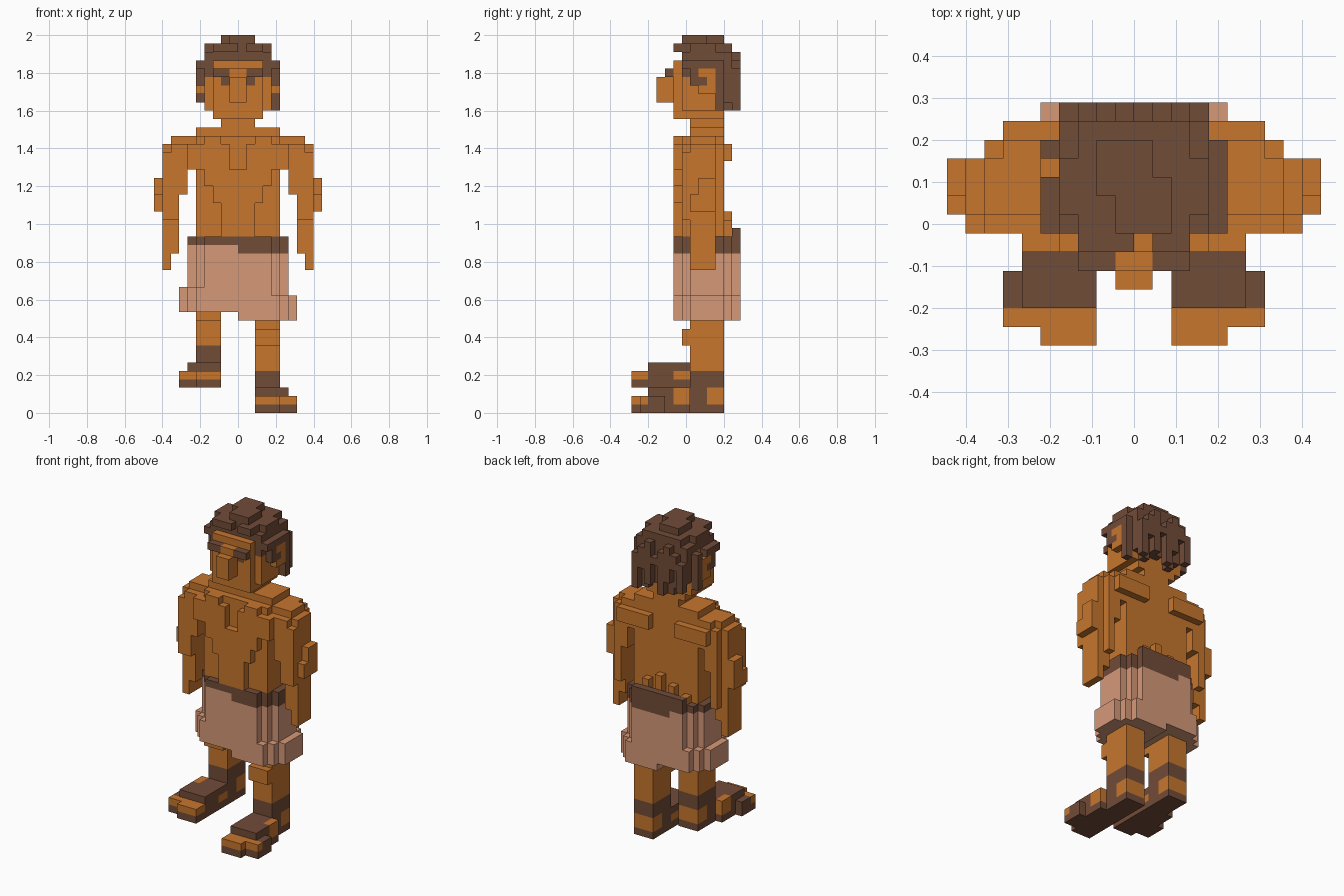
import bpy
import bmesh

cube = bpy.data.objects.get("Cube")
if cube:
    bpy.data.objects.remove(cube, do_unlink=True)

V = 2 / 45            # block size
cells = {}            # (i, j, k) -> (part, colour)


def material(name, rgb):
    m = bpy.data.materials.new(name)
    m.use_nodes = True
    m.diffuse_color = (*rgb, 1)
    bsdf = m.node_tree.nodes["Principled BSDF"]
    bsdf.inputs["Base Color"].default_value = (*rgb, 1)
    bsdf.inputs["Roughness"].default_value = 0.9
    return m


MATS = [material("skin", (0.57, 0.18, 0.027)),
        material("dark_brown", (0.167, 0.072, 0.039)),
        material("clay_pink", (0.67, 0.315, 0.187))]
SKIN, DARK, PINK = range(3)


def put(part, col, x0, x1, y0, y1, z0, z1):
    """Fill a block region; later regions replace earlier ones."""
    for i in range(x0, x1):
        for j in range(y0, y1):
            for k in range(z0, z1):
                cells[i, j, k] = (part, col)


def side(s, part, col, x0, x1, *yz):
    """Fill a region given for the left side (s=1) or mirrored to the right (s=-1)."""
    a, b = (x0, x1) if s > 0 else (-x1, -x0)
    put(("left_" if s > 0 else "right_") + part, col, a, b, *yz)


def cut(x0, x1, y0, y1, z0, z1):
    for i in range(x0, x1):
        for j in range(y0, y1):
            for k in range(z0, z1):
                cells.pop((i, j, k), None)


# Legs and sandalled feet; the right foot is lifted by three blocks
for s, h in ((1, 0), (-1, 3)):
    side(s, "leg", SKIN, 2, 5, 7, 11, h + 3, 16)
    side(s, "leg", SKIN, 2, 5, 6, 7, h + 8, h + 10)
    side(s, "leg", DARK, 2, 5, 7, 11, h + 3, h + 5)
    for z0, z1, col in ((0, 1, DARK), (1, 2, SKIN)):
        side(s, "foot", col, 2, 5, 0, 11, h + z0, h + z1)
        side(s, "foot", col, 2, 6, 1, 7, h + z0, h + z1)
        side(s, "foot", col, 2, 7, 1, 4, h + z0, h + z1)
    side(s, "foot", SKIN, 2, 5, 7, 11, h + 1, h + 3)
    side(s, "foot", DARK, 2, 5, 7, 9, h + 1, h + 3)
    side(s, "foot", DARK, 2, 7, 2, 4, h + 1, h + 2)
    side(s, "foot", DARK, 2, 6, 2, 5, h + 1, h + 3)
    side(s, "foot", SKIN, 2, 6, 5, 7, h + 1, h + 3)
    side(s, "foot", DARK, 2, 5, 5, 7, h + 2, h + 3)

# Torso with abdomen, chest and neck notch
put("torso", SKIN, -5, 5, 6, 11, 19, 33)
put("torso", SKIN, -2, 2, 5, 6, 19, 27)
put("torso", SKIN, -3, 3, 5, 6, 25, 27)
put("torso", SKIN, -4, 4, 5, 6, 27, 33)
put("torso", SKIN, -7, 7, 7, 11, 32, 33)
put("torso", SKIN, -8, 8, 7, 10, 32, 33)
put("torso", SKIN, -6, 6, 5, 6, 29, 32)
put("torso", SKIN, -5, 5, 7, 11, 33, 34)
cut(-1, 1, 5, 6, 29, 33)
cut(-2, 2, 5, 6, 32, 33)
for s in (1, -1):
    # Shoulder blades
    side(s, "shoulder_blade", SKIN, 2, 7, 11, 12, 30, 32)
    # Arms
    side(s, "arm", SKIN, 5, 8, 6, 11, 29, 32)
    side(s, "arm", SKIN, 6, 9, 6, 10, 26, 31)
    side(s, "arm", SKIN, 8, 9, 7, 10, 31, 32)
    side(s, "arm", SKIN, 6, 8, 10, 11, 26, 32)
    side(s, "arm", SKIN, 9, 10, 8, 10, 24, 28)
    side(s, "arm", SKIN, 9, 10, 7, 8, 24, 26)
    side(s, "arm", SKIN, 7, 9, 7, 10, 19, 26)
    side(s, "arm", SKIN, 7, 8, 10, 11, 21, 26)
    side(s, "arm", SKIN, 7, 9, 6, 7, 23, 26)
    side(s, "hand", SKIN, 8, 9, 7, 10, 17, 19)

# Shorts and waistband with stepped corners, a flared hem and uneven edges
for y0, y1, half in ((5, 6, 4), (6, 7, 5), (7, 11, 6), (11, 12, 5), (12, 13, 4)):
    put("shorts", PINK, -half - 1, 0, y0, y1, 12, 15)
    put("shorts", PINK, 0, half + 1, y0, y1, 11, 14)
    put("shorts", PINK, -half, 0, y0, y1, 15, 20)
    put("shorts", PINK, 0, half, y0, y1, 14, 19)
    put("waistband", DARK, -half, 0, y0, y1, 20, 21)
    put("waistband", DARK, 0, half, y0, y1, 19, 21)
put("waistband", DARK, -4, 4, 12, 13, 21, 22)
put("waistband", DARK, -2, 0, 12, 13, 19, 20)
for x, top in ((-4, 22), (-2, 23), (0, 24), (2, 23)):
    put("lower_back", SKIN, x, x + 1, 11, 12, 21, top)

# Neck and head
put("neck", SKIN, -2, 2, 7, 11, 33, 36)
put("head", SKIN, -3, 3, 5, 11, 35, 36)
put("head", SKIN, -4, 4, 6, 11, 36, 43)
put("head", SKIN, -3, 3, 5, 6, 36, 42)
put("nose", SKIN, -1, 1, 3, 5, 37, 40)
put("nose", SKIN, -1, 1, 4, 5, 40, 41)

# Hair cap, terraced on top
put("hair", DARK, -4, 4, 6, 13, 42, 43)
put("hair", DARK, -3, 3, 6, 12, 43, 44)
put("hair", DARK, -4, 4, 7, 10, 43, 44)
put("hair", DARK, -3, 3, 5, 6, 43, 44)
put("hair", DARK, -2, 2, 6, 11, 44, 45)
cut(0, 1, 5, 6, 43, 44)
cut(-2, -1, 6, 8, 44, 45)
cut(1, 2, 9, 11, 44, 45)

# Back hair: an inner layer, then hanging strands of different height and length
for n, low in enumerate((38, 37, 36, 38, 37, 37, 36, 37)):
    put("hair", DARK, n - 4, n - 3, 11, 12, low, 43)
cut(-4, 4, 12, 13, 42, 43)
strands = ((37, 41), (40, 42), (38, 43), (36, 42), (40, 41), (37, 43), (39, 42), (36, 41))
for n, (low, top) in enumerate(strands):
    put("hair", DARK, n - 4, n - 3, 12, 13, low, top)

for s in (1, -1):
    # Side hair, sideburns and ears
    side(s, "side_hair", DARK, 4, 5, 6, 11, 41, 42)
    side(s, "side_hair", DARK, 4, 5, 7, 8, 39, 42)
    side(s, "side_hair", DARK, 4, 5, 10, 11, 36 if s > 0 else 37, 42)
    side(s, "side_hair", DARK, 3, 4, 6, 7, 40, 43)
    side(s, "ear", SKIN, 4, 5, 8, 10, 38, 41)
    side(s, "ear", DARK, 4, 5, 8, 9, 39, 40)
    # Brows and eyes
    side(s, "brow", DARK, 1, 3, 4, 5, 40, 41)
    side(s, "eye", DARK, 1, 2, 5, 6, 39, 40)
cut(-5, -4, 9, 10, 41, 42)

# Turn each part into a mesh of its exposed block sides
SIDES = [((1, 0, 0), ((1, 0, 0), (1, 1, 0), (1, 1, 1), (1, 0, 1))),
         ((-1, 0, 0), ((0, 0, 0), (0, 0, 1), (0, 1, 1), (0, 1, 0))),
         ((0, 1, 0), ((0, 1, 0), (0, 1, 1), (1, 1, 1), (1, 1, 0))),
         ((0, -1, 0), ((0, 0, 0), (1, 0, 0), (1, 0, 1), (0, 0, 1))),
         ((0, 0, 1), ((0, 0, 1), (1, 0, 1), (1, 1, 1), (0, 1, 1))),
         ((0, 0, -1), ((0, 0, 0), (0, 1, 0), (1, 1, 0), (1, 0, 0)))]

for part in sorted({p for p, c in cells.values()}):
    bm = bmesh.new()
    verts = {}
    for (i, j, k), (owner, col) in cells.items():
        if owner != part:
            continue
        for (dx, dy, dz), corners in SIDES:
            if (i + dx, j + dy, k + dz) in cells:
                continue
            ring = []
            for a, b, c in corners:
                key = (i + a, j + b, k + c)
                if key not in verts:
                    verts[key] = bm.verts.new((key[0] * V, (key[1] - 6.5) * V, key[2] * V))
                ring.append(verts[key])
            bm.faces.new(ring).material_index = col
    # Merge flat neighbours of the same colour
    bmesh.ops.dissolve_limit(bm, angle_limit=0.01, verts=bm.verts[:],
                             edges=bm.edges[:], delimit={'MATERIAL'})
    mesh = bpy.data.meshes.new(part)
    for m in MATS:
        mesh.materials.append(m)
    bm.to_mesh(mesh)
    bm.free()
    bpy.context.scene.collection.objects.link(bpy.data.objects.new(part, mesh))
